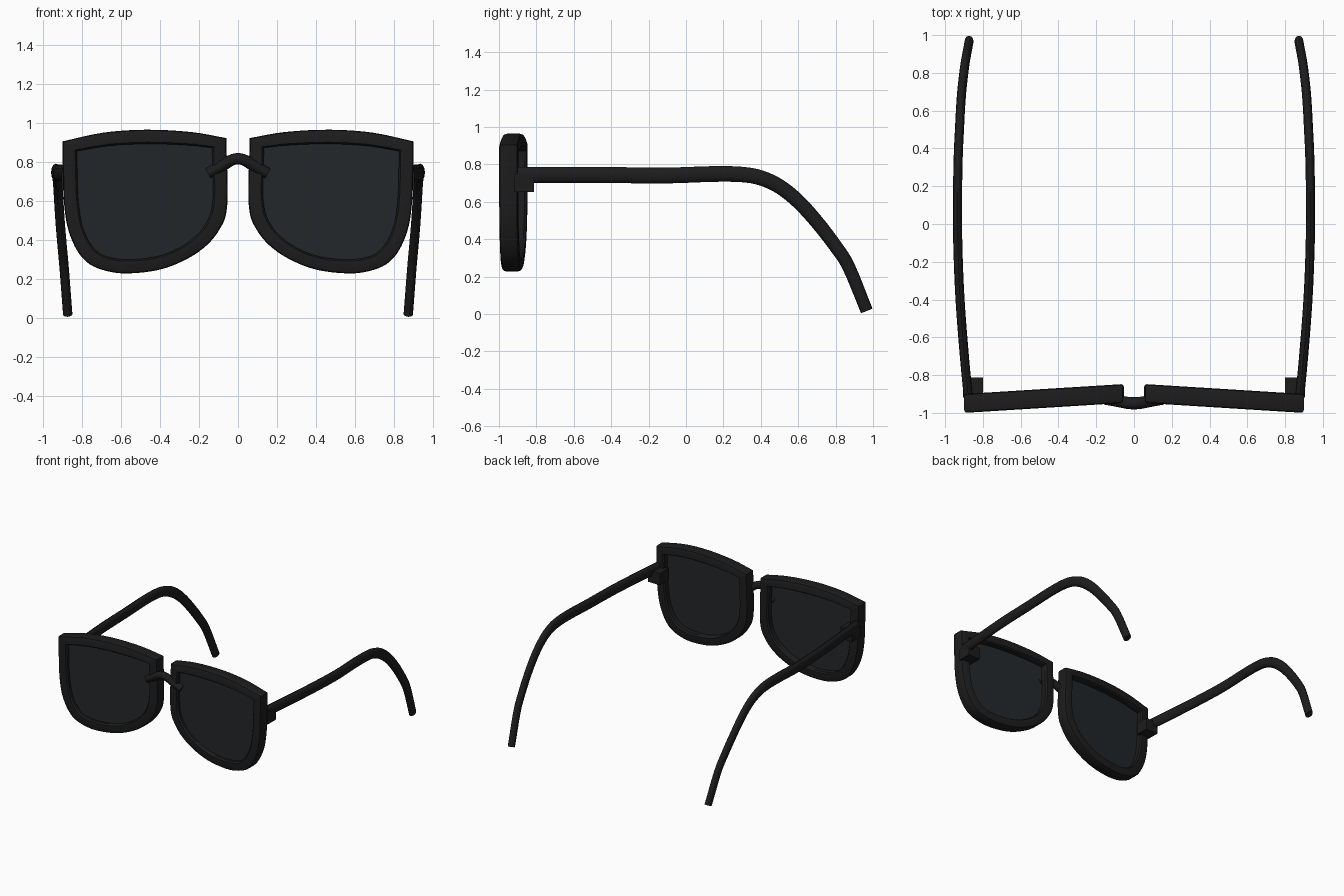
import bpy, bmesh, math
from mathutils import Vector

if "Cube" in bpy.data.objects:
    bpy.data.objects.remove(bpy.data.objects["Cube"])


def material(name, rgb):
    m = bpy.data.materials.new(name)
    m.diffuse_color = (*rgb, 1)
    m.use_nodes = True
    m.node_tree.nodes["Principled BSDF"].inputs["Base Color"].default_value = m.diffuse_color
    return m


FRAME = material("black_plastic", (0.012, 0.012, 0.012))
LENS = material("dark_glass", (0.017, 0.020, 0.023))


def spline(pts, n):
    """Smooth curve through the points, n samples per span."""
    p = [Vector(q) for q in pts]
    p = [2 * p[0] - p[1]] + p + [2 * p[-1] - p[-2]]
    out = []
    for i in range(1, len(p) - 2):
        a, b, c, d = p[i - 1:i + 3]
        for k in range(n):
            t = k / n
            out.append(0.5 * (2 * b + (c - a) * t + (2 * a - 5 * b + 4 * c - d) * t * t
                              + (3 * b - a - 3 * c + d) * t ** 3))
    return out + [p[-2]]


def finish(name, bm, mat, angle=35):
    bmesh.ops.recalc_face_normals(bm, faces=bm.faces)
    me = bpy.data.meshes.new(name)
    bm.to_mesh(me)
    bm.free()
    me.materials.append(mat)
    me.shade_smooth()
    me.set_sharp_from_angle(angle=math.radians(angle))
    ob = bpy.data.objects.new(name, me)
    bpy.context.collection.objects.link(ob)
    return ob


def skin(bm, rings, closed=False, caps=False):
    """Join rings of points with quads."""
    vs = [[bm.verts.new(c) for c in r] for r in rings]
    n = len(vs[0])
    for i in range(len(vs) if closed else len(vs) - 1):
        a, b = vs[i], vs[(i + 1) % len(vs)]
        for j in range(n):
            bm.faces.new((a[j], a[(j + 1) % n], b[(j + 1) % n], b[j]))
    if caps:
        bm.faces.new(vs[0])
        bm.faces.new(vs[-1])


def sweep(name, path, half_w, half_h, side, sides=12):
    """Oval tube; half_w lies along the side direction, half_h across it."""
    rings = []
    for i, c in enumerate(path):
        f = i / (len(path) - 1)
        t = (path[min(i + 1, len(path) - 1)] - path[max(i - 1, 0)]).normalized()
        u = (side - side.dot(t) * t).normalized()
        v = t.cross(u)
        h = half_h(f)
        rings.append([c + u * half_w * math.cos(2 * math.pi * k / sides)
                      + v * h * math.sin(2 * math.pi * k / sides) for k in range(sides)])
    bm = bmesh.new()
    skin(bm, rings, caps=True)
    return finish(name, bm, FRAME, 50)


# Rim outlines (x, z): arched top edge, then sides and bottom
outer = (spline([(0.06, 0.922), (0.24, 0.953), (0.47, 0.965), (0.69, 0.95), (0.90, 0.905)], 4)
         + spline([(0.90, 0.90), (0.893, 0.60), (0.86, 0.42), (0.78, 0.29), (0.65, 0.235), (0.50, 0.232),
                   (0.35, 0.263), (0.20, 0.34), (0.10, 0.445), (0.055, 0.58), (0.06, 0.917)], 6))
inner = (spline([(0.133, 0.872), (0.27, 0.886), (0.47, 0.892), (0.66, 0.882), (0.826, 0.855)], 4)
         + spline([(0.826, 0.853), (0.818, 0.60), (0.787, 0.44), (0.72, 0.34), (0.63, 0.305), (0.51, 0.302),
                   (0.38, 0.325), (0.26, 0.385), (0.17, 0.475), (0.13, 0.60), (0.133, 0.870)], 6))

# Rim section: (blend from outer to inner outline, depth from front)
section = [(0.0, 0.018), (0.06, 0.005), (0.2, 0.0), (0.88, 0.0), (1.0, 0.012),
           (1.0, 0.088), (0.88, 0.10), (0.2, 0.10), (0.06, 0.095), (0.0, 0.082)]


def place(s, p, depth):
    """Put an outline point on the slightly swept-back front plane."""
    return Vector((s * p.x, -0.947 - 0.053 * (p.x - 0.05) / 0.85 + depth, p.y))


for s, tag in ((1, "right"), (-1, "left")):
    # Rim
    bm = bmesh.new()
    skin(bm, [[place(s, o.lerp(i, t), d) for t, d in section] for o, i in zip(outer, inner)], closed=True)
    finish(tag + "_rim", bm, FRAME)

    # Lens
    bm = bmesh.new()
    edge = [o.lerp(i, 0.96) for o, i in zip(outer, inner)]
    skin(bm, [[place(s, p, d) for p in edge] for d in (0.03, 0.05)], caps=True)
    finish(tag + "_lens", bm, LENS)

    # Hinge block
    bm = bmesh.new()
    bmesh.ops.create_cube(bm, size=1)
    for v in bm.verts:
        v.co = Vector((s * 0.853, -0.865, 0.70)) + Vector((v.co.x * 0.106, v.co.y * 0.106, v.co.z * 0.094))
    finish(tag + "_hinge", bm, FRAME)

    # Temple arm, bowed outward and hooked down behind the ear
    arm = [(0.879, -0.90, 0.744), (0.898, -0.70, 0.744), (0.921, -0.40, 0.743), (0.933, -0.10, 0.741),
           (0.934, 0.15, 0.749), (0.932, 0.30, 0.746), (0.929, 0.40, 0.728), (0.924, 0.50, 0.682),
           (0.919, 0.60, 0.602), (0.912, 0.70, 0.492), (0.901, 0.80, 0.362), (0.891, 0.87, 0.252),
           (0.873, 0.966, 0.018)]
    path = spline([(s * x, y, z) for x, y, z in arm], 4)
    sweep(tag + "_temple", path, 0.024, lambda f: 0.043 - 0.010 * f * f, Vector((1, 0, 0)))

# Nose bridge
path = spline([(-0.15, -0.925, 0.742), (-0.08, -0.938, 0.78), (-0.035, -0.947, 0.808), (0, -0.949, 0.816),
               (0.035, -0.947, 0.808), (0.08, -0.938, 0.78), (0.15, -0.925, 0.742)], 4)
sweep("nose_bridge", path, 0.032, lambda f: 0.029, Vector((0, 1, 0)))
